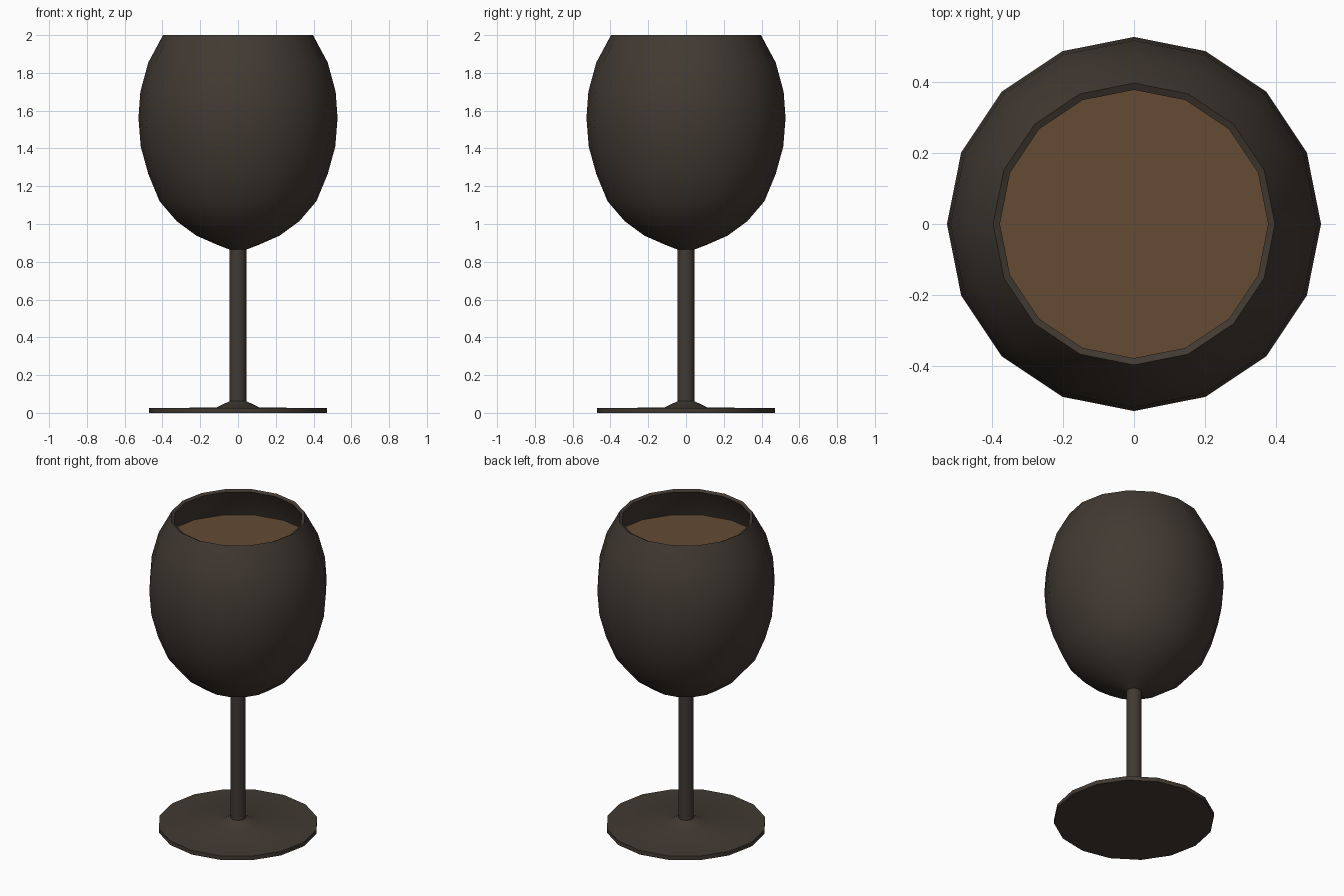
import bpy, bmesh, math

if "Cube" in bpy.data.objects:
    bpy.data.objects.remove(bpy.data.objects["Cube"])

SIDES = 16


def material(name, rgb):
    m = bpy.data.materials.new(name)
    m.diffuse_color = (*rgb, 1)
    m.use_nodes = True
    m.node_tree.nodes["Principled BSDF"].inputs["Base Color"].default_value = m.diffuse_color
    return m


def lathe(name, profile, mat):
    """Revolve (radius, z) points about z; radius 0 makes a pole."""
    bm = bmesh.new()
    verts = [bm.verts.new((r, 0, z)) for r, z in profile]
    edges = [bm.edges.new(p) for p in zip(verts, verts[1:])]
    bmesh.ops.spin(bm, geom=verts + edges, cent=(0, 0, 0), axis=(0, 0, 1),
                   angle=math.tau, steps=SIDES)
    bmesh.ops.remove_doubles(bm, verts=bm.verts, dist=0.0005)
    bmesh.ops.recalc_face_normals(bm, faces=bm.faces)
    mesh = bpy.data.meshes.new(name)
    bm.to_mesh(mesh)
    bm.free()
    mesh.materials.append(mat)
    obj = bpy.data.objects.new(name, mesh)
    bpy.context.collection.objects.link(obj)
    bpy.ops.object.select_all(action='DESELECT')
    obj.select_set(True)
    bpy.context.view_layer.objects.active = obj
    bpy.ops.object.shade_smooth_by_angle(angle=math.radians(30))
    return obj


glass = material("dark_glass", (0.054, 0.042, 0.032))
drink = material("brown_drink", (0.125, 0.069, 0.033))

# Bowl: outer wall, inward-sloping rim, inner wall
outer = [(0.045, 0.865), (0.11, 0.89), (0.22, 0.938), (0.325, 1.015),
         (0.415, 1.12), (0.475, 1.265), (0.515, 1.41), (0.527, 1.56),
         (0.517, 1.70), (0.475, 1.855), (0.397, 2.0)]
inner = [(0.378, 1.99), (0.456, 1.847), (0.497, 1.697), (0.507, 1.56),
         (0.495, 1.413), (0.456, 1.273), (0.4, 1.132), (0.314, 1.032),
         (0.213, 0.957), (0.1, 0.91), (0, 0.89)]
lathe("bowl", outer + inner, glass)

# Stem and foot in one turned piece
lathe("stem_and_foot", [(0.045, 0.87), (0.045, 0.062), (0.115, 0.028),
                        (0.47, 0.026), (0.47, 0), (0, 0)], glass)

# Drink surface inside the bowl
drink_top = lathe("drink", [(0.474, 1.8), (0, 1.8)], drink)
if drink_top.data.polygons[0].normal.z < 0:
    drink_top.data.flip_normals()
